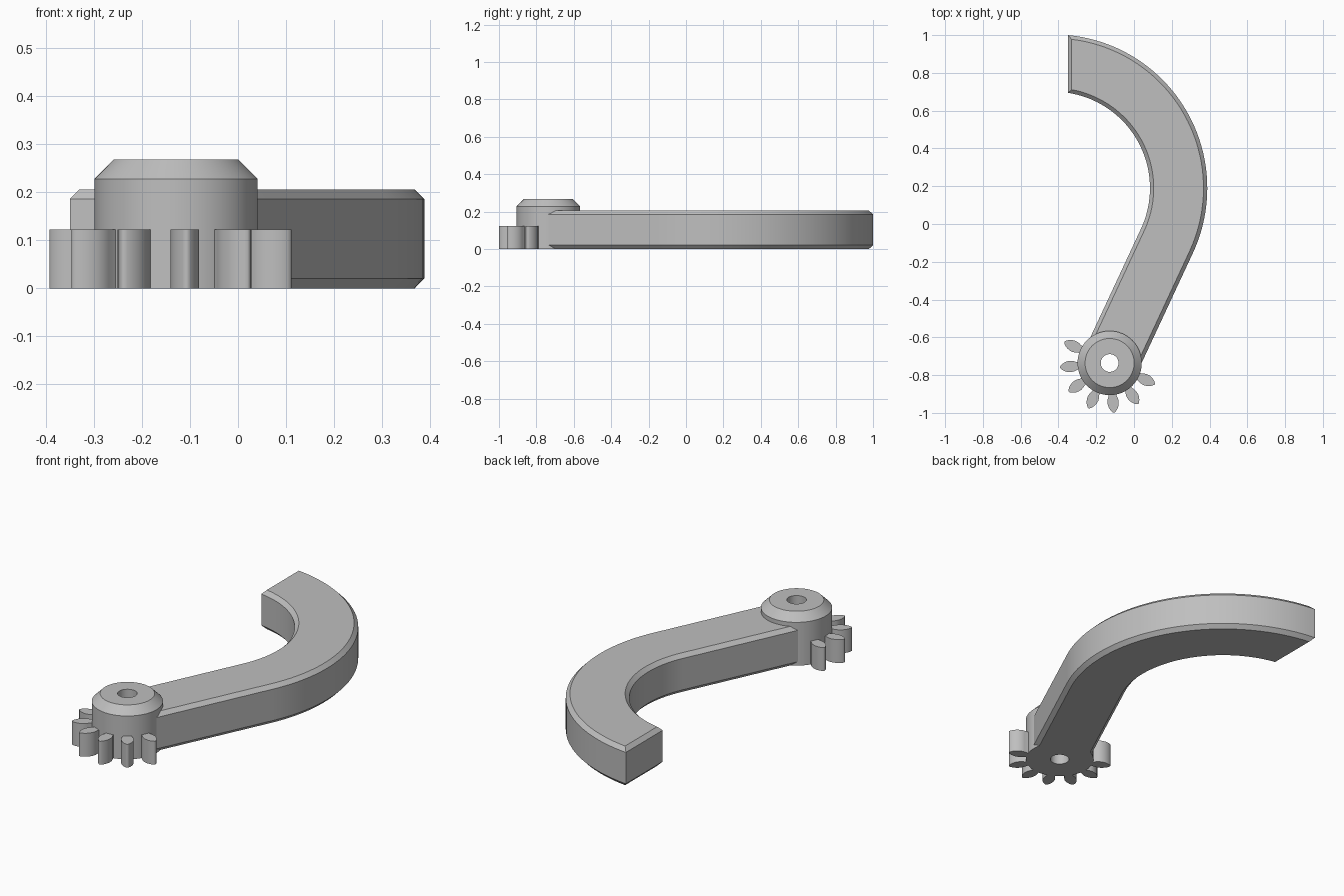
import bpy, bmesh, math

if "Cube" in bpy.data.objects:
    bpy.data.objects.remove(bpy.data.objects["Cube"])

grey = bpy.data.materials.new("plain grey")
grey.diffuse_color = (0.52, 0.52, 0.52, 1)
grey.use_nodes = True
grey.node_tree.nodes["Principled BSDF"].inputs["Base Color"].default_value = grey.diffuse_color

HUB = (-0.129, -0.736)            # pivot centre
BEND = (-0.4255, 0.19)            # centre of the arm's bend
R_OUT, R_IN = 0.8135, 0.51        # bend radii
LEAN = math.radians(25)           # lean of the straight part
END_X = -0.35                     # flat cut at the far end
GEAR_H = 0.123


def finish(name, bm, angle=30):
    bmesh.ops.recalc_face_normals(bm, faces=bm.faces)
    mesh = bpy.data.meshes.new(name)
    bm.to_mesh(mesh)
    bm.free()
    mesh.materials.append(grey)
    ob = bpy.data.objects.new(name, mesh)
    bpy.context.collection.objects.link(ob)
    bpy.ops.object.select_all(action='DESELECT')
    ob.select_set(True)
    bpy.context.view_layer.objects.active = ob
    bpy.ops.object.shade_smooth_by_angle(angle=math.radians(angle))
    return ob


def loft(bm, loops, closed=False):
    """Skin matching loops; cap the ends, or join last to first if closed."""
    rings = [[bm.verts.new(p) for p in lp] for lp in loops]
    pairs = list(zip(rings, rings[1:]))
    if closed:
        pairs.append((rings[-1], rings[0]))
    for a, b in pairs:
        n = len(a)
        for i in range(n):
            j = (i + 1) % n
            bm.faces.new((a[i], a[j], b[j], b[i]))
    if not closed:
        bm.faces.new(rings[0][::-1])
        bm.faces.new(rings[-1])


# Curved arm: outline inset by c at height z
def arm_loop(c, z, steps=40):
    start_gap = 0.066             # stops inside the hub, clear of the bore
    nx, ny = math.cos(LEAN), -math.sin(LEAN)
    dx, dy = -ny, nx              # direction from hub to bend
    along = (HUB[0] - BEND[0]) * dx + (HUB[1] - BEND[1]) * dy + start_gap

    def side(r):
        pts = [(BEND[0] + nx * r + dx * along, BEND[1] + ny * r + dy * along, z)]
        stop = math.acos((END_X + c - BEND[0]) / r)
        for i in range(steps + 1):
            a = -LEAN + (stop + LEAN) * i / steps
            pts.append((BEND[0] + r * math.cos(a), BEND[1] + r * math.sin(a), z))
        return pts
    return side(R_OUT - c) + side(R_IN + c)[::-1]


bm = bmesh.new()
loft(bm, [arm_loop(0.02, 0), arm_loop(0, 0.021),
          arm_loop(0, 0.186), arm_loop(0.02, 0.206)])
finish("curved_arm", bm)


# Hub: turned profile with a through bore
def ring(r, z, n=64):
    return [(HUB[0] + r * math.cos(2 * math.pi * i / n),
             HUB[1] + r * math.sin(2 * math.pi * i / n), z) for i in range(n)]


bm = bmesh.new()
loft(bm, [ring(0.047, 0), ring(0.17, 0), ring(0.17, 0.228),
          ring(0.13, 0.268), ring(0.047, 0.268)], closed=True)
finish("pivot_hub", bm)

# Gear teeth: leaf-shaped profile (radius, half width), seven around the far side
half = [(0.155, 0.019), (0.175, 0.021), (0.19, 0.027), (0.205, 0.030), (0.22, 0.029),
        (0.235, 0.025), (0.25, 0.017), (0.259, 0.009), (0.264, 0.003)]
outline = half + [(r, -w) for r, w in reversed(half)]
bm = bmesh.new()
for k in range(-3, 4):
    a = math.radians(245 + 30 * k)
    ca, sa = math.cos(a), math.sin(a)
    loft(bm, [[(HUB[0] + r * ca - w * sa, HUB[1] + r * sa + w * ca, z)
               for r, w in outline] for z in (0, GEAR_H)])
finish("gear_teeth", bm, 40)
